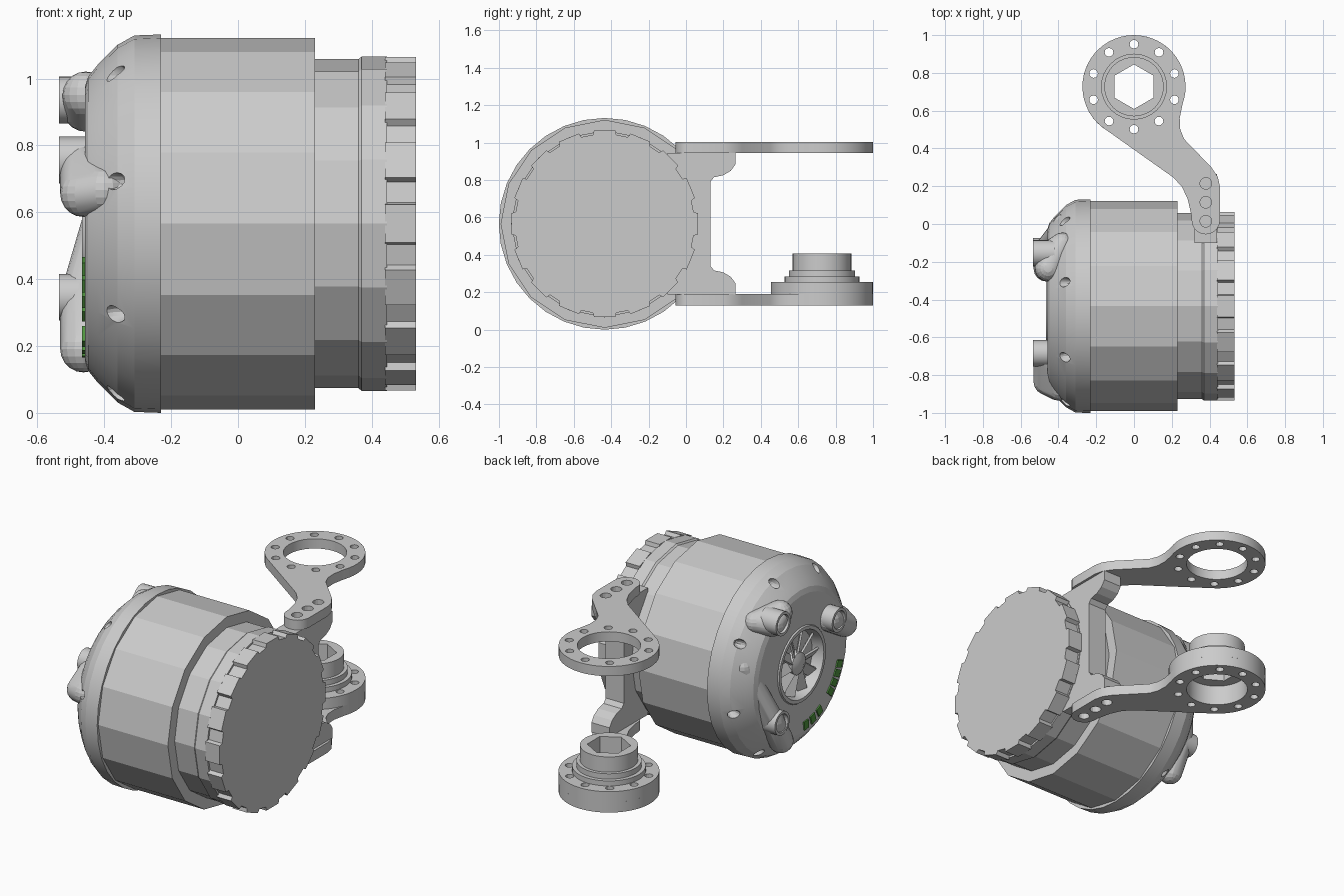
import bpy, bmesh
from math import sin, cos, pi, radians
from mathutils import Matrix, Vector

if "Cube" in bpy.data.objects:
    bpy.data.objects.remove(bpy.data.objects["Cube"])

CY, CZ = -0.435, 0.566          # axis of the drum (runs along x)
RING = (0.0, 0.727)             # centre of the arm rings in plan
# local x,y,z -> world y,z,x, for profiles drawn in the side view
SIDE = Matrix(((0, 0, 1, 0), (1, 0, 0, 0), (0, 1, 0, 0), (0, 0, 0, 1)))


def add(name, bm, smooth=None):
    bmesh.ops.recalc_face_normals(bm, faces=bm.faces)
    me = bpy.data.meshes.new(name)
    bm.to_mesh(me)
    bm.free()
    ob = bpy.data.objects.new(name, me)
    bpy.context.collection.objects.link(ob)
    if smooth:
        shade(ob, smooth)
    return ob


def activate(ob):
    bpy.ops.object.select_all(action='DESELECT')
    ob.select_set(True)
    bpy.context.view_layer.objects.active = ob


def shade(ob, angle):
    activate(ob)
    bpy.ops.object.shade_smooth_by_angle(angle=radians(angle))


def circle(c, r, n=32, phase=0.0):
    return [(c[0] + r * cos(phase + 2 * pi * i / n),
             c[1] + r * sin(phase + 2 * pi * i / n)) for i in range(n)]


def arc(c, r, a0, a1, n):
    return [(c[0] + r * cos(radians(a0 + (a1 - a0) * i / n)),
             c[1] + r * sin(radians(a0 + (a1 - a0) * i / n))) for i in range(n + 1)]


def plate(name, loops, lo, hi, frame=None, smooth=None):
    """Extruded outline; every loop after the first is a hole."""
    cu = bpy.data.curves.new(name, 'CURVE')
    cu.dimensions = '2D'
    cu.fill_mode = 'BOTH'
    cu.extrude = (hi - lo) / 2
    for pts in loops:
        sp = cu.splines.new('POLY')
        sp.points.add(len(pts) - 1)
        for p, co in zip(sp.points, pts):
            p.co = (co[0], co[1], 0, 1)
        sp.use_cyclic_u = True
    ob = bpy.data.objects.new(name, cu)
    bpy.context.collection.objects.link(ob)
    ob.matrix_world = (frame or Matrix()) @ Matrix.Translation((0, 0, (lo + hi) / 2))
    activate(ob)
    bpy.ops.object.convert(target='MESH')
    ob = bpy.context.view_layer.objects.active
    bm = bmesh.new()
    bm.from_mesh(ob.data)
    bmesh.ops.remove_doubles(bm, verts=bm.verts, dist=1e-5)
    bmesh.ops.recalc_face_normals(bm, faces=bm.faces)
    bm.to_mesh(ob.data)
    bm.free()
    for poly in ob.data.polygons:
        poly.use_smooth = False
    if smooth:
        shade(ob, smooth)
    return ob


def lathe(name, profile, n, c=(CY, CZ), smooth=None):
    """Revolve (x, radius) points about an axis along x."""
    bm = bmesh.new()
    rings = []
    for x, r in profile:
        pts = circle(c, r, n) if r > 0 else [c]
        rings.append([bm.verts.new((x, *p)) for p in pts])
    for a, b in zip(rings, rings[1:]):
        for i in range(n):
            j = (i + 1) % n
            quad = [a[i % len(a)], a[j % len(a)], b[j % len(b)], b[i % len(b)]]
            bm.faces.new(list(dict.fromkeys(quad)))
    return add(name, bm, smooth)


def lobe(name, balls):
    """Rounded bump: hull round balls given as (x, dy, dz, radius)."""
    bm = bmesh.new()
    for x, dy, dz, r in balls:
        bmesh.ops.create_uvsphere(bm, u_segments=16, v_segments=10, radius=r,
                                  matrix=Matrix.Translation((x, CY + dy, CZ + dz)))
    res = bmesh.ops.convex_hull(bm, input=bm.verts)
    junk = {e for e in res['geom_interior'] + res['geom_unused']
            if isinstance(e, bmesh.types.BMVert)}
    bmesh.ops.delete(bm, geom=list(junk), context='VERTS')
    return add(name, bm, 40)


# drum and rear neck
lathe('drum', [(-.235, 0), (-.235, .556), (.23, .556), (.23, 0)], 16)
lathe('rear_neck', [(.2, 0), (.2, .492), (.36, .492), (.37, .5), (.445, .5), (.445, 0)], 16)

# notched end cap
cap = []
for k in range(16):
    for off, r in ((-6.5, .502), (6.5, .502), (7.5, .48), (15, .48)):
        a = radians(k * 22.5 + off)
        cap.append((CY + r * cos(a), CZ + r * sin(a)))
plate('end_cap', [cap], .44, .533, SIDE)

# domed head with a recessed middle
head = lathe('head', [(-.23, 0), (-.23, .566), (-.31, .563), (-.36, .535), (-.42, .475),
                      (-.448, .44), (-.458, .41), (-.458, .225), (-.466, .22), (-.466, .2),
                      (-.40, .185), (-.40, 0)], 32)

# oval dimples cut round the head
bm = bmesh.new()
for k in range(8):
    m = (Matrix.Translation((0, CY, CZ)) @ Matrix.Rotation(radians(31 + 45 * k), 4, 'X')
         @ Matrix.Translation((-.385, .535, 0)) @ Matrix.Rotation(radians(-25), 4, 'Z')
         @ Matrix.Diagonal((.07, .035, .027, 1)))
    bmesh.ops.create_uvsphere(bm, u_segments=16, v_segments=8, radius=1, matrix=m)
cutter = add('dimple_cutter', bm)
cutter.hide_render = True
mod = head.modifiers.new('dimples', 'BOOLEAN')
mod.operation = 'DIFFERENCE'
mod.solver = 'EXACT'
mod.object = cutter
activate(head)
bpy.ops.object.modifier_apply(modifier=mod.name)
bpy.data.objects.remove(cutter)
shade(head, 15)

# turbine in the recess
lathe('turbine_hub', [(-.39, 0), (-.39, .07), (-.44, .065), (-.455, .03), (-.455, 0)], 20, smooth=40)
bm = bmesh.new()
for k in range(10):
    m = (Matrix.Translation((-.42, CY, CZ)) @ Matrix.Rotation(2 * pi * k / 10, 4, 'X')
         @ Matrix.Translation((0, .12, 0)) @ Matrix.Rotation(radians(35), 4, 'Y')
         @ Matrix.Diagonal((.012, .135, .06, 1)))
    bmesh.ops.create_cube(bm, size=1, matrix=m)
add('turbine_blades', bm)

# bumps on the face, each carrying an open pipe end
lobe('upper_bump', [(-.455, .27, .345, .07), (-.455, .20, .385, .07), (-.38, .33, .36, .06)])
lobe('side_bump', [(-.462, -.25, .18, .07), (-.462, -.40, .09, .07), (-.40, -.43, .1, .07)])
lobe('lower_bump', [(-.462, .29, -.22, .07), (-.462, .2, -.375, .07), (-.37, .43, .13, .06)])
for i, (dy, dz) in enumerate(((.28, .37), (-.25, .19), (.29, -.22))):
    lathe(f'pipe_end_{i + 1}', [(-.42, 0), (-.42, .07), (-.535, .07), (-.535, .054),
                                (-.50, .054), (-.50, 0)], 20, (CY + dy, CZ + dz), 40)

# green lights in two arcs
green = bpy.data.materials.new('green_light')
green.diffuse_color = (.08, .3, .05, 1)
green.use_nodes = True
green.node_tree.nodes["Principled BSDF"].inputs["Base Color"].default_value = green.diffuse_color
bm = bmesh.new()
for a in (-96, -106, -116, -136, -144, -152, -160):
    m = (Matrix.Translation((-.458, CY, CZ)) @ Matrix.Rotation(radians(a), 4, 'X')
         @ Matrix.Translation((0, .375, 0)) @ Matrix.Diagonal((.016, .05, .042, 1)))
    bmesh.ops.create_cube(bm, size=1, matrix=m)
add('status_lights', bm).data.materials.append(green)

# bracket joining the drum to both arms
half = [(-.1, .945), (.265, .945), (.265, .885), (.24, .85), (.2, .826), (.15, .815), (.13, .79)]
plate('bracket', [half + [(y, 2 * CZ - z) for y, z in reversed(half)]], .32, .44, SIDE)

# pair of arms with ring ends and bolt holes
outline = (arc(RING, .273, -20, 230, 36)
           + [(.21, .245), (.255, .195), (.285, .13), (.305, .04)]
           + arc((.38, .02), .075, 180, 360, 10)
           + [(.455, .2), (.443, .25), (.41, .3), (.265, .45), (.245, .5), (.242, .56)])
ring_holes = [circle((RING[0] + .225 * cos(pi / 2 + k * pi / 5),
                      RING[1] + .225 * sin(pi / 2 + k * pi / 5)), .023, 12) for k in range(10)]
end_holes = [circle((.38, y), .031, 14) for y in (.015, .115, .215)]
bore = circle(RING, .172, 32)
for name, lo, hi in (('upper_arm', .945, 1.003), ('lower_arm', .13, .19)):
    plate(name, [outline, bore] + ring_holes + end_holes, lo, hi, smooth=25)

# stepped boss with a hexagonal socket on the lower arm
hexagon = circle(RING, .118, 6, pi / 2)
plate('boss_flange', [circle(RING, .273, 48), bore] + ring_holes, .19, .255, smooth=25)
for name, r, lo, hi in (('boss_step_wide', .2, .25, .285), ('boss_step_narrow', .177, .285, .317),
                        ('boss_socket', .157, .317, .408)):
    plate(name, [circle(RING, r, 40), hexagon], lo, hi, smooth=25)
